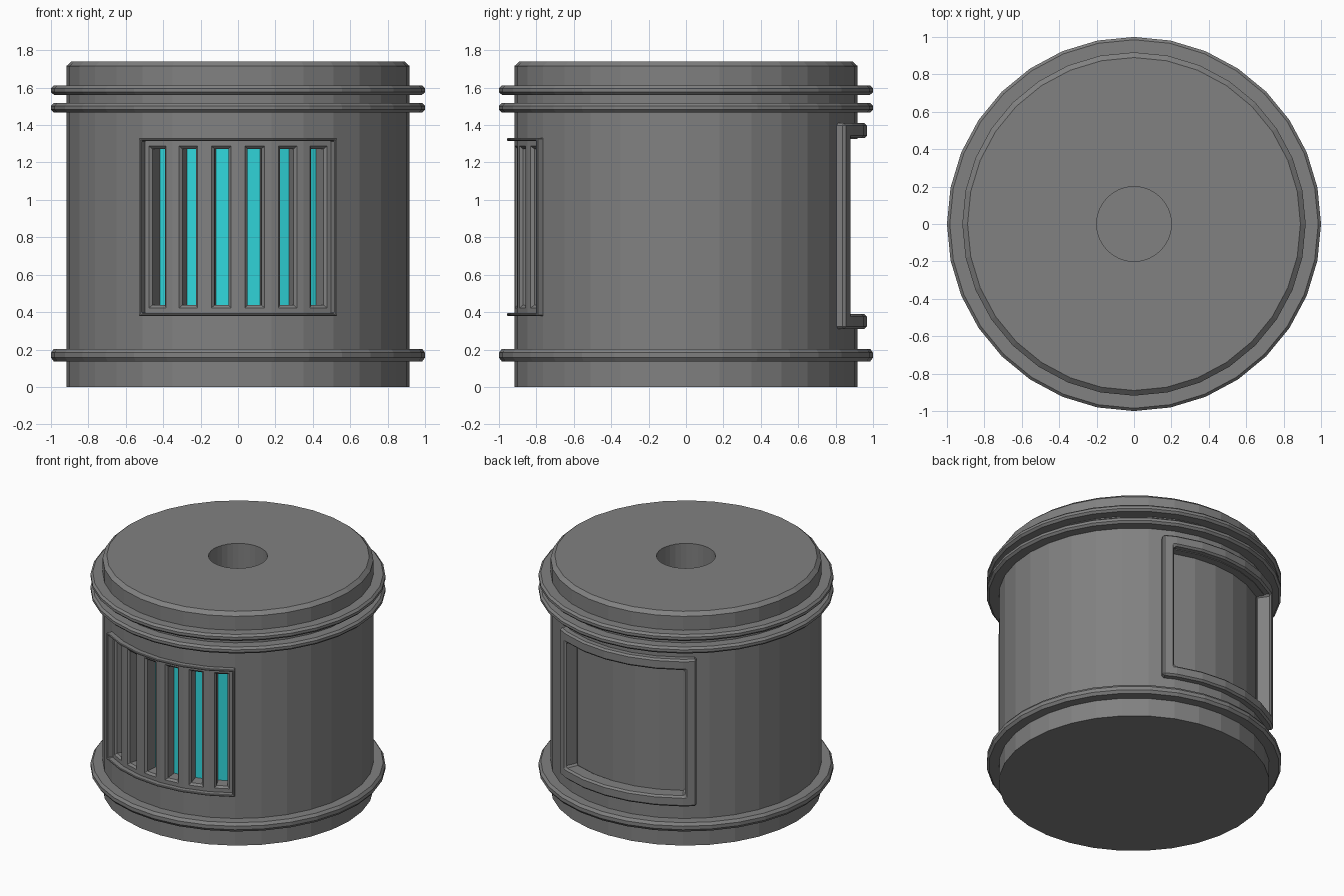
import bpy, bmesh, math

if "Cube" in bpy.data.objects:
    bpy.data.objects.remove(bpy.data.objects["Cube"])

STEP = 11.25  # 32 sides


def material(name, rgb):
    m = bpy.data.materials.new(name)
    m.diffuse_color = (*rgb, 1)
    m.use_nodes = True
    m.node_tree.nodes["Principled BSDF"].inputs["Base Color"].default_value = m.diffuse_color
    return m


GRAY = material("gray metal", (0.22, 0.22, 0.22))
CYAN = material("cyan glow", (0.03, 0.68, 0.72))


def point(a, r, z):
    """Point on the 32-gon of radius r; angle in degrees from front towards +x."""
    mid = (math.floor(a / STEP + 1e-6) + 0.5) * STEP
    r = r * math.cos(math.radians(STEP / 2)) / math.cos(math.radians(a - mid))
    t = math.radians(a)
    return (r * math.sin(t), -r * math.cos(t), z)


def finish(bm, name):
    me = bpy.data.meshes.new(name)
    bm.to_mesh(me)
    bm.free()
    me.materials.append(GRAY)
    me.materials.append(CYAN)
    ob = bpy.data.objects.new(name, me)
    bpy.context.collection.objects.link(ob)
    return ob


def lathe(profile, angles, closed):
    bm = bmesh.new()
    rows = [[bm.verts.new(point(a, r, z)) for a in angles] for r, z in profile]
    n, cells = len(angles), {}
    for j in range(len(rows) if closed else len(rows) - 1):
        lo, hi = rows[j], rows[(j + 1) % len(rows)]
        for i in range(n):
            k = (i + 1) % n
            cells[i, j] = bm.faces.new((lo[i], lo[k], hi[k], hi[i]))
    if not closed:
        bm.faces.new(rows[0])
        bm.faces.new(rows[-1])
    bmesh.ops.recalc_face_normals(bm, faces=bm.faces)
    return bm, cells


SIDES = [i * STEP for i in range(32)]
DOOR0, DOOR1 = 180 - 28.125, 180 + 39.375

# Body with chamfered top and a round well in the middle
R = 0.918
profile = [(R, 0), (R, 0.385), (R, 1.325), (R, 1.715), (0.89, 1.74), (0.2, 1.74), (0.2, 1.44)]
cut0, cut1 = DOOR0 + 2.5, DOOR1 - 2.5
angles = sorted(SIDES + [cut0, cut1])
bm, cells = lathe(profile, angles, False)
slots, recess = [], []
for (i, j), f in cells.items():
    if j == 1:
        a = angles[i]
        if a < 33 or a > 326:
            slots.append(f)
        elif cut0 - 0.01 <= a < cut1 - 0.01:
            recess.append(f)

# Six chamfered grille slots with glowing floors
for width, depth in ((0.038, 0), (0.014, -0.014), (0.0005, -0.085)):
    bmesh.ops.inset_individual(bm, faces=slots, thickness=width, depth=depth, use_even_offset=True)
for f in slots:
    f.material_index = 1

# Shallow recess at the back
out = bmesh.ops.extrude_face_region(bm, geom=recess)
for v in out["geom"]:
    if isinstance(v, bmesh.types.BMVert):
        v.co.x *= 0.86 / R
        v.co.y *= 0.86 / R
old = [f for f in recess if f.is_valid]
if old:
    bmesh.ops.delete(bm, geom=old, context="FACES")
bmesh.ops.recalc_face_normals(bm, faces=bm.faces)
finish(bm, "body")

# Raised bands around the body
for name, z0, z1 in (("lower_band", 0.137, 0.203), ("middle_band", 1.468, 1.517), ("upper_band", 1.562, 1.611)):
    c = (z1 - z0) * 0.3
    bm, _ = lathe([(0.9, z0), (0.985, z0), (1, z0 + c), (1, z1 - c), (0.985, z1), (0.9, z1)], SIDES, True)
    finish(bm, name)


def frame(name, a0, a1, z0, z1, r_in, r_out, w, bevel):
    """Curved rectangular frame lying on the body."""
    da = math.degrees(w / r_out)
    mids = [k * STEP for k in range(-40, 41) if a0 + da + 0.1 < k * STEP < a1 - da - 0.1]
    side = [k * STEP for k in range(-40, 41)
            if a0 + 0.1 < k * STEP < a0 + da - 0.1 or a1 - da + 0.1 < k * STEP < a1 - 0.1]
    angs = sorted([a0, a0 + da, a1 - da, a1] + mids + side)
    zs = [z0, z0 + w, z1 - w, z1]
    bm = bmesh.new()
    grid = [[bm.verts.new(point(a, r_out, z)) for a in angs] for z in zs]
    for j in range(3):
        for i in range(len(angs) - 1):
            mid = (angs[i] + angs[i + 1]) / 2
            if j == 1 and a0 + da < mid < a1 - da:
                continue
            bm.faces.new((grid[j][i], grid[j][i + 1], grid[j + 1][i + 1], grid[j + 1][i]))
    bm.verts.ensure_lookup_table()
    out = bmesh.ops.extrude_face_region(bm, geom=bm.faces[:], use_keep_orig=True)
    for v in out["geom"]:
        if isinstance(v, bmesh.types.BMVert):
            v.co.x *= r_in / r_out
            v.co.y *= r_in / r_out
    loose = [v for v in bm.verts if not v.link_faces]
    bmesh.ops.delete(bm, geom=loose, context="VERTS")
    bmesh.ops.recalc_face_normals(bm, faces=bm.faces)
    ob = finish(bm, name)
    mod = ob.modifiers.new("chamfer", "BEVEL")
    mod.width = bevel
    mod.segments = 1
    mod.limit_method = "ANGLE"
    mod.angle_limit = math.radians(40)


# Thin rim around the grille, and the heavier frame of the back recess
frame("grille_rim", -33.75, 33.75, 0.38, 1.33, 0.9, 0.957, 0.015, 0.004)
frame("back_frame", DOOR0, DOOR1, 0.31, 1.41, 0.855, 0.967, 0.08, 0.013)
